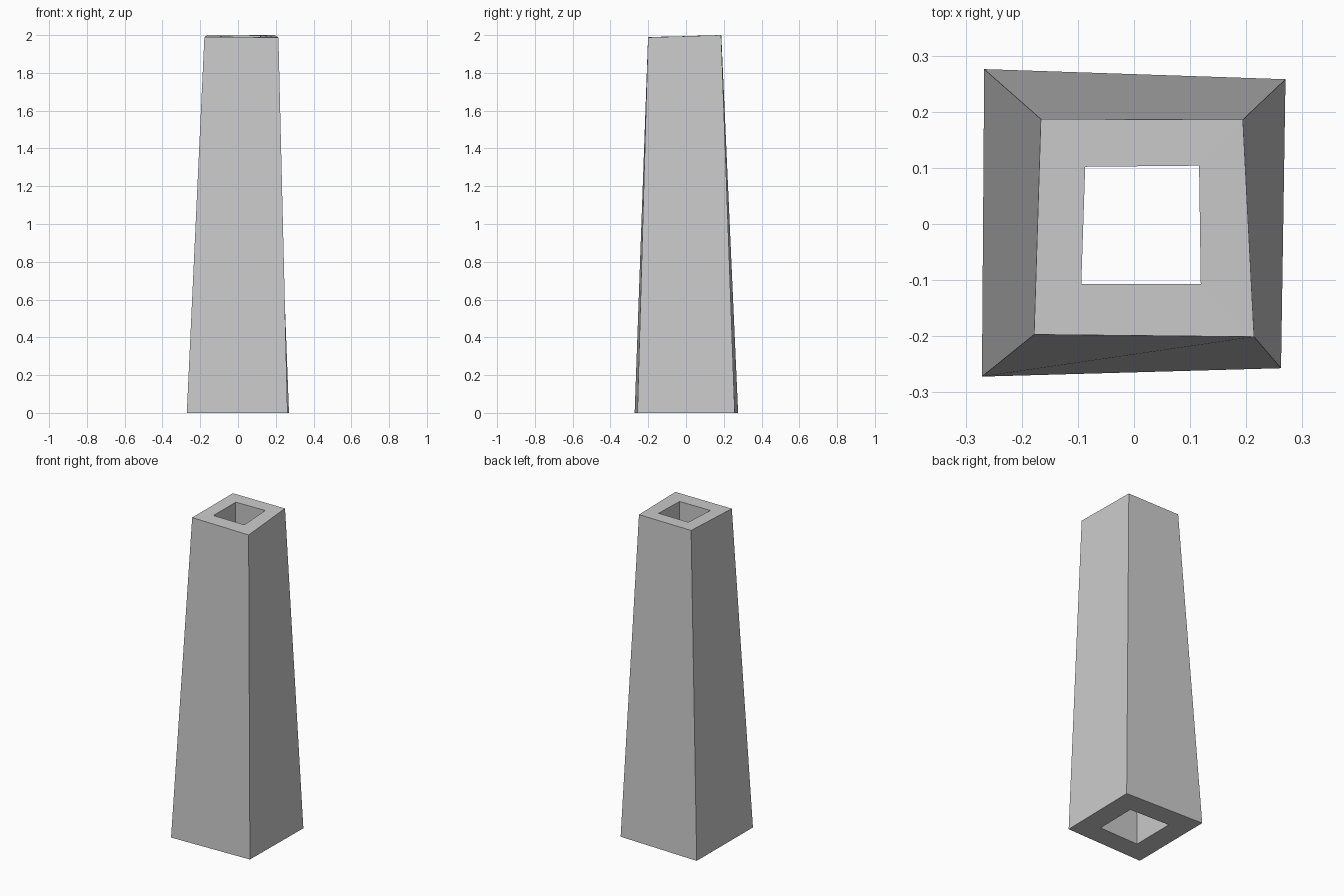
import bpy, bmesh

if "Cube" in bpy.data.objects:
    bpy.data.objects.remove(bpy.data.objects["Cube"])

# Corner loops, counter-clockwise from front left
base_outer = [(-0.271, -0.272, 0), (0.262, -0.257, 0), (0.270, 0.258, 0), (-0.267, 0.276, 0)]
base_inner = [(x * 0.51, y * 0.51, 0) for x, y, z in base_outer]
top_outer = [(-0.178, -0.197, 1.99), (0.214, -0.201, 1.988), (0.194, 0.186, 2.0), (-0.166, 0.187, 1.998)]
top_inner = [(-0.094, -0.107, 1.991), (0.119, -0.107, 1.99), (0.116, 0.104, 1.998), (-0.087, 0.102, 1.996)]

bm = bmesh.new()
loops = [[bm.verts.new(p) for p in ring]
         for ring in (base_outer, top_outer, top_inner, base_inner)]

# Outer walls, top rim, bore and underside are four bands joined in a ring
for k in range(4):
    a, b = loops[k], loops[(k + 1) % 4]
    for i in range(4):
        j = (i + 1) % 4
        bm.faces.new((a[i], a[j], b[j], b[i]))
bmesh.ops.recalc_face_normals(bm, faces=bm.faces)

mesh = bpy.data.meshes.new("hollow_pillar")
bm.to_mesh(mesh)
bm.free()
bpy.context.collection.objects.link(bpy.data.objects.new("hollow_pillar", mesh))
